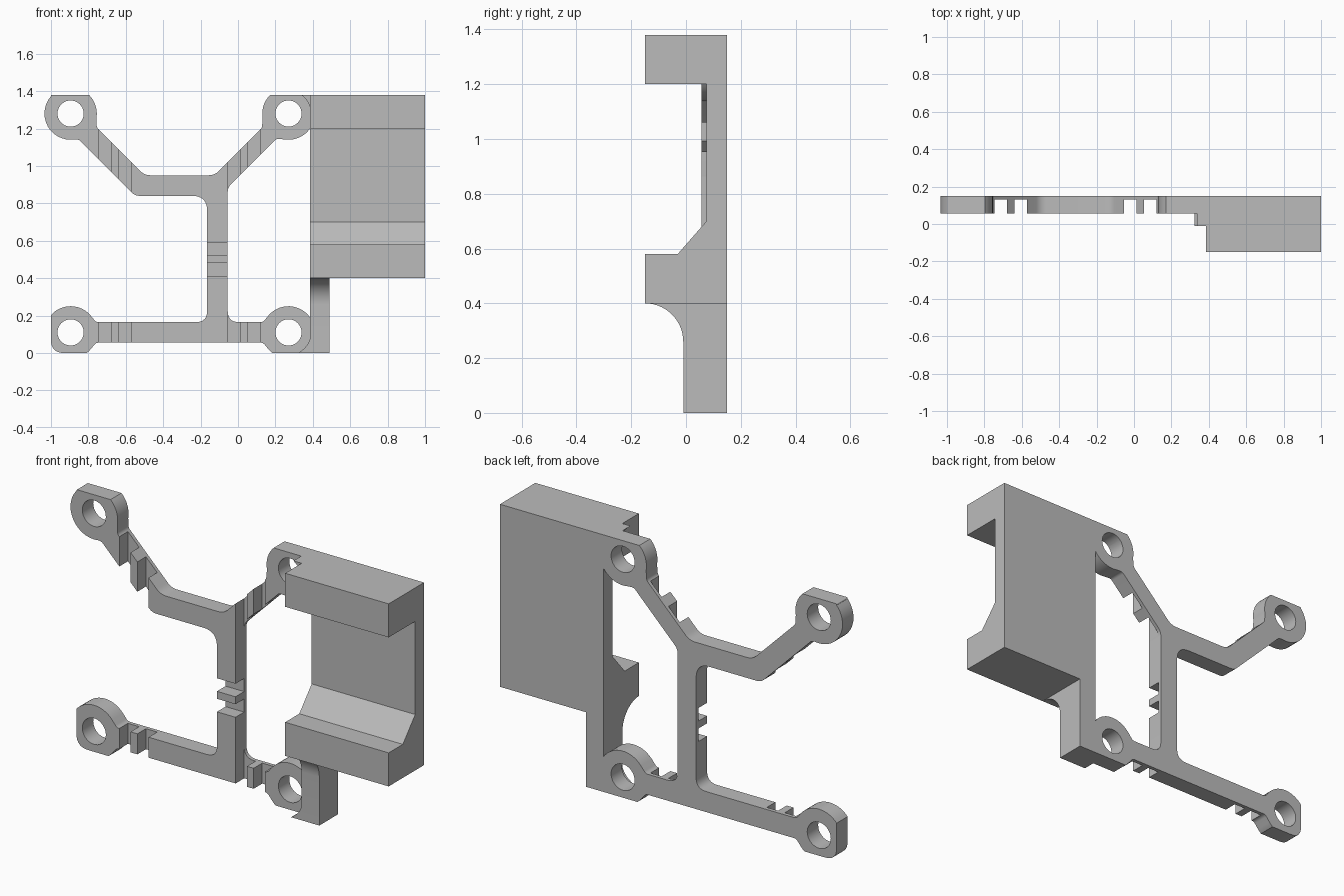
import bpy, bmesh, math
from mathutils import Vector, Matrix

cube = bpy.data.objects.get("Cube")
if cube:
    bpy.data.objects.remove(cube, do_unlink=True)

grey = bpy.data.materials.new("plain grey")
grey.use_nodes = True
grey.diffuse_color = (0.5, 0.5, 0.5, 1)
grey.node_tree.nodes["Principled BSDF"].inputs["Base Color"].default_value = grey.diffuse_color

BACK, FRONT, LEG_FRONT = 0.15, 0.057, -0.01
TOP, SEAM = 1.38, 0.385
LEFT, RIGHT, UP, LOW = -0.895, 0.27, 1.28, 0.11
EAR = 0.14


def make_object(name, bm):
    bmesh.ops.recalc_face_normals(bm, faces=bm.faces)
    mesh = bpy.data.meshes.new(name)
    bm.to_mesh(mesh)
    bm.free()
    mesh.materials.append(grey)
    obj = bpy.data.objects.new(name, mesh)
    bpy.context.collection.objects.link(obj)
    return obj


def prism(name, points, vector):
    bm = bmesh.new()
    face = bm.faces.new([bm.verts.new(p) for p in points])
    ext = bmesh.ops.extrude_face_region(bm, geom=[face], use_keep_orig=True)
    moved = [g for g in ext["geom"] if isinstance(g, bmesh.types.BMVert)]
    bmesh.ops.translate(bm, verts=moved, vec=vector)
    return make_object(name, bm)


def arc(cx, cz, a0, a1, r=EAR, n=14):
    angles = [math.radians(a0 + (a1 - a0) * i / n) for i in range(n + 1)]
    return [(cx + r * math.cos(a), cz + r * math.sin(a), 0) for a in angles]


def rounded(path, n=8):
    """Round each corner (x, z, radius) of a closed path."""
    out = []
    for i, (x, z, r) in enumerate(path):
        p = Vector((x, z))
        if r == 0:
            out.append(p)
            continue
        a = Vector(path[i - 1][:2]) - p
        b = Vector(path[(i + 1) % len(path)][:2]) - p
        trim = r / math.tan(a.angle(b) / 2)
        trim = min(trim, a.length * 0.8, b.length * 0.8)
        a, b = a.normalized() * trim, b.normalized() * trim
        for k in range(n + 1):
            t = k / n
            out.append(p + a * (1 - t) ** 2 + b * t ** 2)
    return out


def shade(obj):
    bpy.ops.object.select_all(action="DESELECT")
    obj.select_set(True)
    bpy.context.view_layer.objects.active = obj
    bpy.ops.object.shade_smooth_by_angle(angle=math.radians(30))


# Frame: one outline running round the ears, arms and upright
outline = (
    [(SEAM, TOP, 0)]
    + arc(RIGHT, UP, 134.4, 190)
    + [(0.128, 1.203, 0.03), (-0.125, 0.95, 0.08), (-0.5, 0.95, 0.08), (-0.755, 1.205, 0.03)]
    + arc(LEFT, UP, -10, 45.6)
    + [(-1, TOP, 0.07)]
    + arc(LEFT, UP, 138.6, 280)
    + [(-0.85, 1.14, 0.03), (-0.55, 0.84, 0.06), (-0.165, 0.84, 0.08),
       (-0.165, 0.165, 0.06), (-0.759, 0.165, 0.03)]
    + arc(LEFT, LOW, 40, 138.6)
    + [(-1, 0, 0.07)]
    + arc(LEFT, LOW, -51.8, -40)
    + [(-0.759, 0.055, 0.03), (0.134, 0.055, 0.03)]
    + arc(RIGHT, LOW, 220, 231.8)
    + [(SEAM, 0, 0)]
    + arc(RIGHT, LOW, 34.8, 140)
    + [(0.134, 0.165, 0.03), (-0.055, 0.165, 0.06), (-0.055, 0.885, 0.06), (0.205, 1.145, 0.03)]
    + arc(RIGHT, UP, 260, 325.2)
)
frame = prism("frame", [(p.x, FRONT, p.y) for p in rounded(outline)], (0, BACK - FRONT, 0))

# Cutters: screw holes and the pairs of cable notches
bm = bmesh.new()
for x in (LEFT, RIGHT):
    for z in (UP, LOW):
        bmesh.ops.create_cone(
            bm, cap_ends=True, segments=40, radius1=0.07, radius2=0.07, depth=1,
            matrix=Matrix.Translation((x, 0, z)) @ Matrix.Rotation(math.pi / 2, 4, "X"))


def notch(x0, x1, z0, z1):
    y0, y1 = 0, 0.13
    place = Matrix.Translation(((x0 + x1) / 2, (y0 + y1) / 2, (z0 + z1) / 2))
    bmesh.ops.create_cube(bm, size=1, matrix=place @ Matrix.Diagonal((x1 - x0, y1 - y0, z1 - z0, 1)))


for start in (-0.745, -0.054):
    for x in (start, start + 0.107):
        notch(x, x + 0.067, 0.02, 0.3)
        notch(x, x + 0.067, 0.8, 1.3)
for z in (0.41, 0.52):
    notch(-0.2, -0.03, z, z + 0.07)
cutter = make_object("cutter", bm)

cut = frame.modifiers.new("cut", "BOOLEAN")
cut.operation, cut.solver, cut.object = "DIFFERENCE", "EXACT", cutter
bpy.context.view_layer.objects.active = frame
bpy.ops.object.modifier_apply(modifier="cut")
bpy.data.objects.remove(cutter, do_unlink=True)
shade(frame)

# Holder block: channel profile swept sideways
channel = [(-0.15, 0.4), (BACK, 0.4), (BACK, TOP), (-0.15, TOP), (-0.15, 1.2),
           (0.075, 1.2), (0.075, 0.7), (-0.03, 0.58), (-0.15, 0.58)]
prism("holder_block", [(SEAM, y, z) for y, z in channel], (1 - SEAM, 0, 0))

# Support leg with a curved gusset under the block
gusset = [(y, z) for y, z, _ in arc(-0.15, 0.26, 90, 0, r=0.14)]
leg = prism("support_leg",
            [(SEAM, y, z) for y, z in gusset + [(LEG_FRONT, 0), (BACK, 0), (BACK, 0.4)]],
            (0.105, 0, 0))
shade(leg)

# Small corner webs left beside the right-hand screw seats
for name, cz, edge, a0, a1 in (("upper_web", UP, TOP, 56.5, 16.6),
                               ("lower_web", LOW, 0, -64, -16.6)):
    curve = arc(RIGHT, cz, a0, a1, r=0.12, n=8)
    corner = [(SEAM, edge, 0), (curve[0][0], edge, 0)]
    web = prism(name, [(x, LEG_FRONT, z) for x, z, _ in corner + curve[1:]],
                (0, FRONT - LEG_FRONT, 0))
    shade(web)
